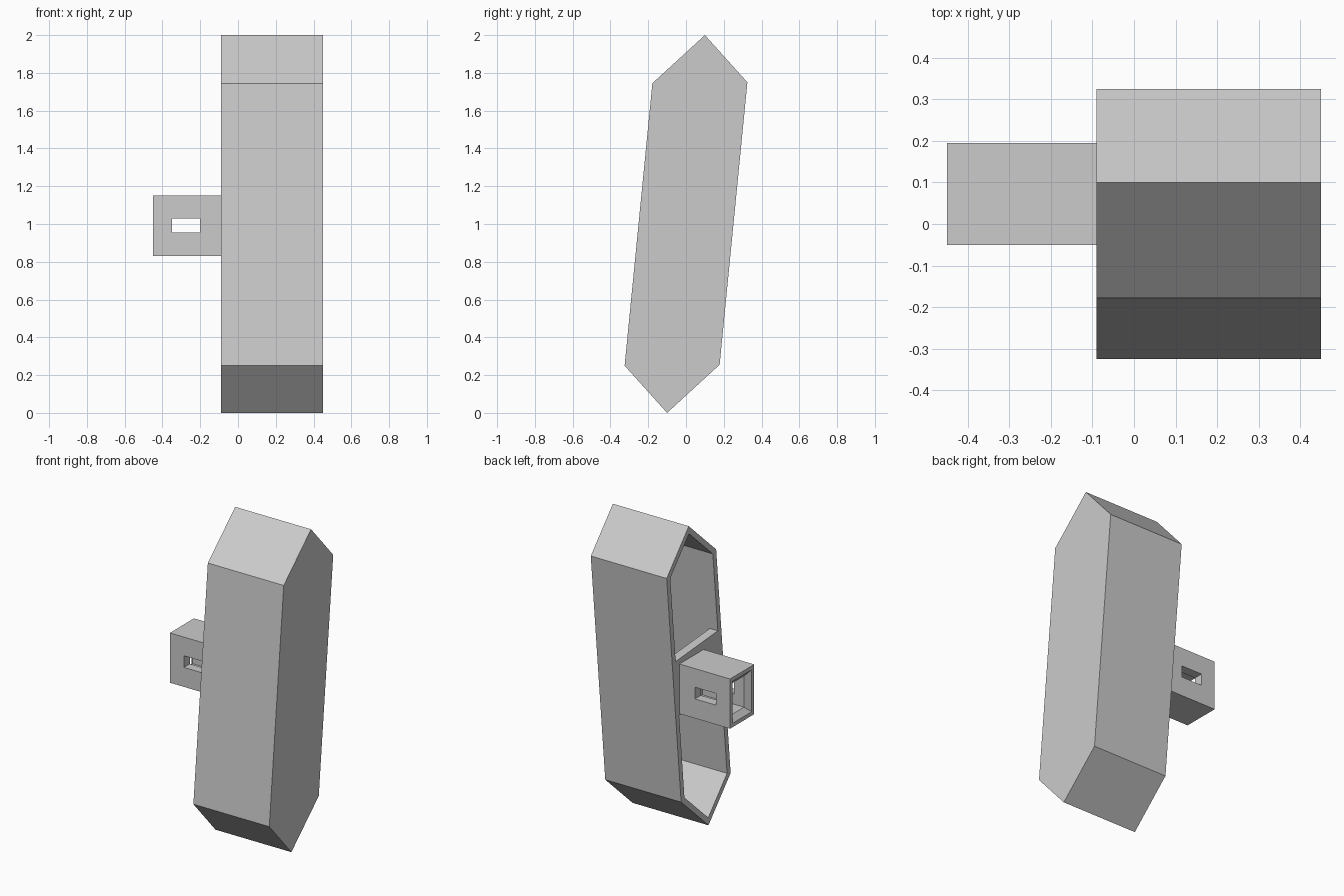
import bpy, bmesh
from mathutils import Vector

if "Cube" in bpy.data.objects:
    bpy.data.objects.remove(bpy.data.objects["Cube"], do_unlink=True)

# One plain grey for everything
grey = bpy.data.materials.new("light_grey")
grey.use_nodes = True
colour = (0.6, 0.6, 0.6, 1)
grey.diffuse_color = colour
grey.node_tree.nodes["Principled BSDF"].inputs["Base Color"].default_value = colour


def prism(name, profile, x0, x1, steps=()):
    """Extrude a y-z profile along x, then hollow the -x face with (inset, depth) steps."""
    bm = bmesh.new()
    end = bm.faces.new([bm.verts.new((x0, y, z)) for y, z in profile])
    new = bmesh.ops.extrude_face_region(bm, geom=[end], use_keep_orig=True)["geom"]
    verts = [g for g in new if isinstance(g, bmesh.types.BMVert)]
    bmesh.ops.translate(bm, verts=verts, vec=(x1 - x0, 0, 0))
    bmesh.ops.recalc_face_normals(bm, faces=bm.faces)
    for inset, depth in steps:
        bmesh.ops.inset_region(bm, faces=[end], thickness=inset, use_even_offset=True)
        if depth:
            bmesh.ops.translate(bm, verts=end.verts, vec=(depth, 0, 0))
    # Straight-sided cavity to the full depth
    if steps:
        cavity = x1 - 0.035 - end.verts[0].co.x
        end = bmesh.ops.extrude_discrete_faces(bm, faces=[end])["faces"][0]
        bmesh.ops.translate(bm, verts=end.verts, vec=(cavity, 0, 0))
    mesh = bpy.data.meshes.new(name)
    bm.to_mesh(mesh)
    bm.free()
    mesh.materials.append(grey)
    obj = bpy.data.objects.new(name, mesh)
    bpy.context.collection.objects.link(obj)
    return obj


def rect(y0, y1, z0, z1):
    return [(y0, z0), (y1, z0), (y1, z1), (y0, z1)]


# Leaning six-sided shell, open on one side
half = [(0.1, 2.0), (0.325, 1.75), (0.178, 0.255)]
hexagon = half + [(-y, 2 - z) for y, z in half]
prism("hollow_body", hexagon, -0.09, 0.45, [(0.035, 0)])

# Cross plate across the opening, tilted with the body
prism("cross_plate", [(0.24, 1.18), (-0.2, 1.215), (-0.24, 0.85), (0.205, 0.82)], -0.09, -0.033)

# Hollow bracket with a flared mouth
bracket = prism("bracket", rect(-0.05, 0.195, 0.83, 1.15), -0.45, -0.09,
                [(0.025, 0), (0.035, 0.03)])

# Slot through the bracket's front and back walls
cutter = prism("slot_cutter", rect(-0.2, 0.35, 0.955, 1.03), -0.35, -0.2)
cutter.hide_render = True
cutter.hide_viewport = True
cutter.display_type = 'WIRE'
slot = bracket.modifiers.new("slot", 'BOOLEAN')
slot.object = cutter
slot.operation = 'DIFFERENCE'
slot.solver = 'EXACT'
